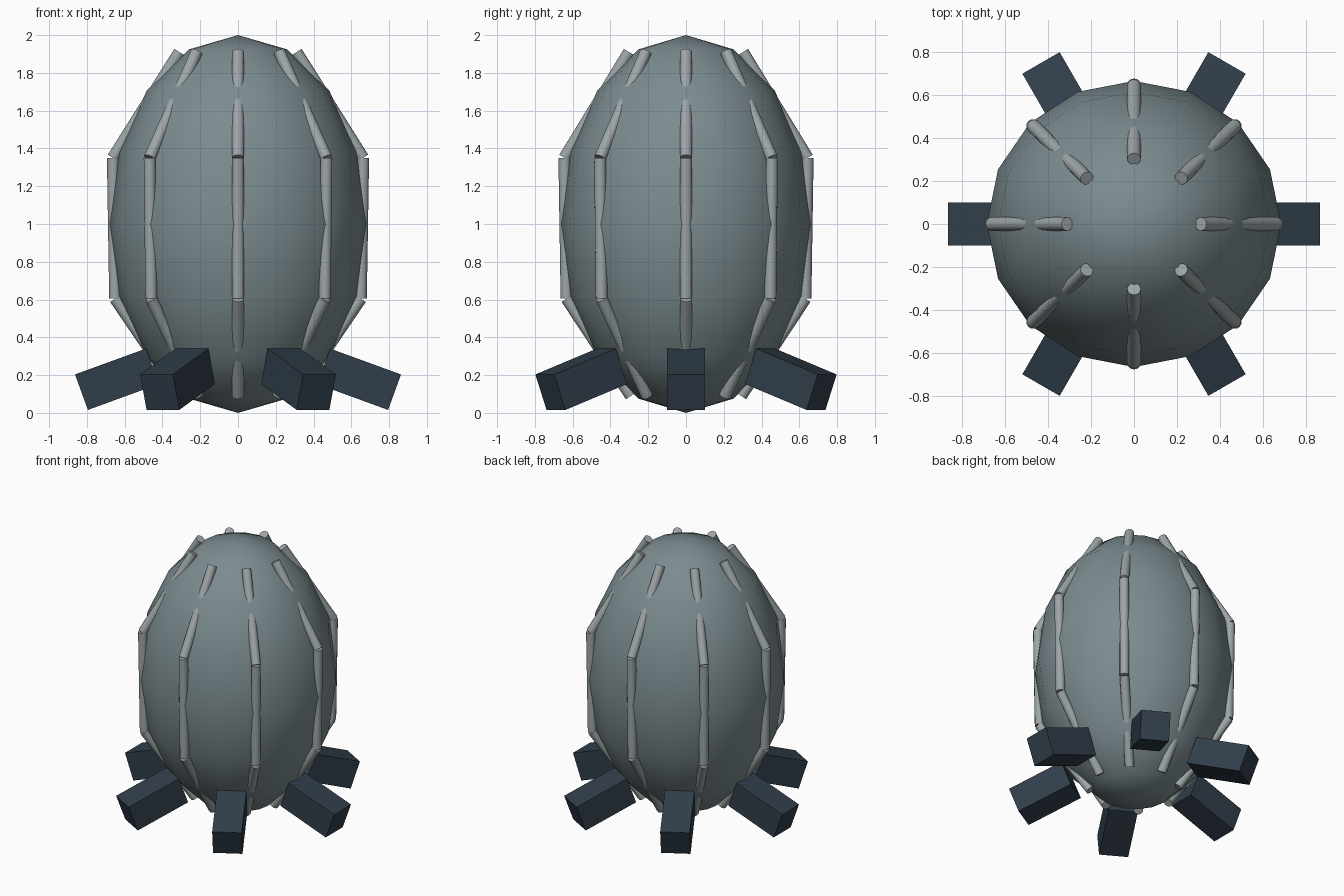
import bpy
from math import cos, sin, pi, radians
from mathutils import Vector

if "Cube" in bpy.data.objects:
    bpy.data.objects.remove(bpy.data.objects["Cube"])

SQUASH = 0.972  # body is slightly shallower in y than in x


def material(name, rgb):
    m = bpy.data.materials.new(name)
    m.diffuse_color = (*rgb, 1)
    m.use_nodes = True
    m.node_tree.nodes["Principled BSDF"].inputs["Base Color"].default_value = m.diffuse_color
    return m


shell_mat = material("shell_grey", (0.20, 0.26, 0.28))
rib_mat = material("rib_grey", (0.34, 0.38, 0.39))
leg_mat = material("leg_navy", (0.03, 0.048, 0.068))


def finish(name, mat, smooth=False):
    ob = bpy.context.object
    ob.name = name
    ob.data.materials.append(mat)
    if smooth:
        bpy.ops.object.shade_smooth_by_angle(angle=radians(50))
    return ob


# Egg-shaped shell
bpy.ops.mesh.primitive_uv_sphere_add(segments=16, ring_count=8, radius=1, location=(0, 0, 1))
bpy.context.object.scale = (0.683, 0.683 * SQUASH, 1)
bpy.ops.object.transform_apply(location=False, rotation=False, scale=True)
finish("egg_shell", shell_mat, True)

# Eight ribs, each three straight rods partly sunk in the shell
RIB = [(0.31, 1.91), (0.662, 1.35), (0.65, 0.605), (0.30, 0.09)]
for i in range(8):
    a = i * pi / 4
    pts = [Vector((r * cos(a), r * sin(a) * SQUASH, z)) for r, z in RIB]
    for j, (p, q) in enumerate(zip(pts, pts[1:])):
        d = q - p
        bpy.ops.mesh.primitive_cylinder_add(
            vertices=12, radius=0.032, depth=d.length, location=(p + q) / 2,
            rotation=d.to_track_quat('Z', 'Y').to_euler())
        finish(f"rib_{i + 1}_rod_{j + 1}", rib_mat, True)

# Six block legs splayed outward and down
for i in range(6):
    a = i * pi / 3
    bpy.ops.mesh.primitive_cube_add(
        size=1, location=(0.641 * cos(a), 0.641 * sin(a), 0.178), rotation=(0, radians(20), a))
    bpy.context.object.scale = (0.4, 0.2, 0.2)
    finish(f"leg_{i + 1}", leg_mat)
